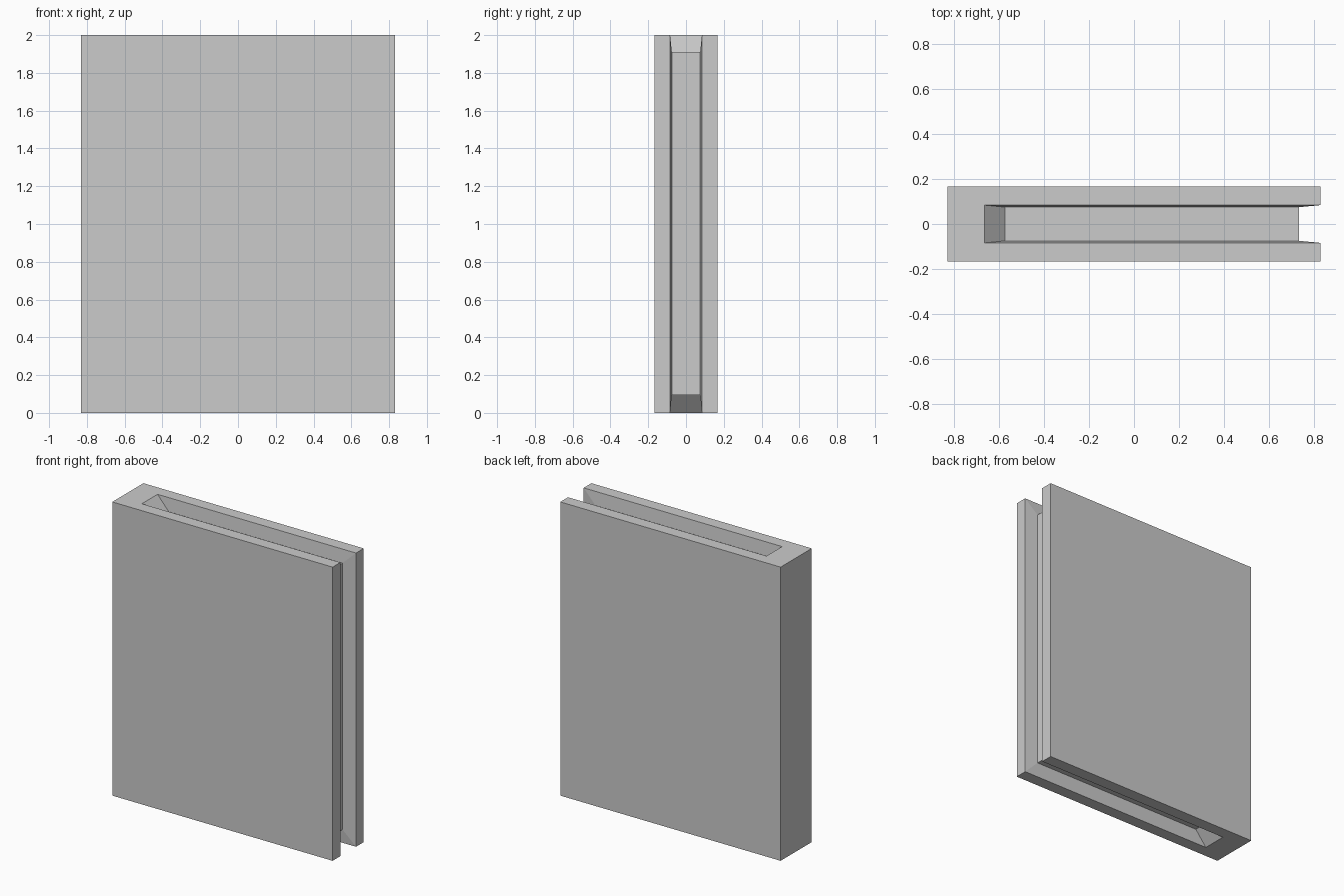
import bpy, bmesh
from mathutils import Vector

if "Cube" in bpy.data.objects:
    bpy.data.objects.remove(bpy.data.objects["Cube"])

HX, HY, H = 0.83, 0.167, 2.0          # half length, half thickness, height
SPINE_X, GAP = -0.665, 0.084          # inner edge of spine, half gap between covers
IN_X, IN_Z, IN_Y = (-0.575, 0.735), (0.095, 1.91), 0.075

bm = bmesh.new()

# Solid closed block
bmesh.ops.create_cube(bm, size=1)
for v in bm.verts:
    v.co = Vector((v.co.x * 2 * HX, v.co.y * 2 * HY, (v.co.z + 0.5) * H))

# Cut lines for the spine and the two covers
for co, no in (((SPINE_X, 0, 0), (1, 0, 0)),
               ((0, GAP, 0), (0, 1, 0)),
               ((0, -GAP, 0), (0, 1, 0))):
    bmesh.ops.bisect_plane(bm, geom=bm.verts[:] + bm.edges[:] + bm.faces[:],
                           plane_co=co, plane_no=no)

# Page edges: sink the middle band on the top, fore-edge and bottom
band = []
for f in bm.faces:
    c = f.calc_center_median()
    if abs(c.y) < GAP / 2 and c.x > SPINE_X:
        band.append(f)
ext = bmesh.ops.extrude_face_region(bm, geom=band)
for v in (g for g in ext["geom"] if isinstance(g, bmesh.types.BMVert)):
    v.co.x = IN_X[v.co.x > 0]
    v.co.z = IN_Z[v.co.z > H / 2]
    v.co.y = IN_Y if v.co.y > 0 else -IN_Y
bm.faces.ensure_lookup_table()
old = [f for f in band if f.is_valid]
if old:
    bmesh.ops.delete(bm, geom=old, context='FACES')

# Merge the flat cover faces and tidy normals
bmesh.ops.dissolve_limit(bm, angle_limit=0.01, verts=bm.verts[:], edges=bm.edges[:])
bmesh.ops.recalc_face_normals(bm, faces=bm.faces[:])

mesh = bpy.data.meshes.new("closed_book")
bm.to_mesh(mesh)
bm.free()
book = bpy.data.objects.new("closed_book", mesh)
bpy.context.collection.objects.link(book)
